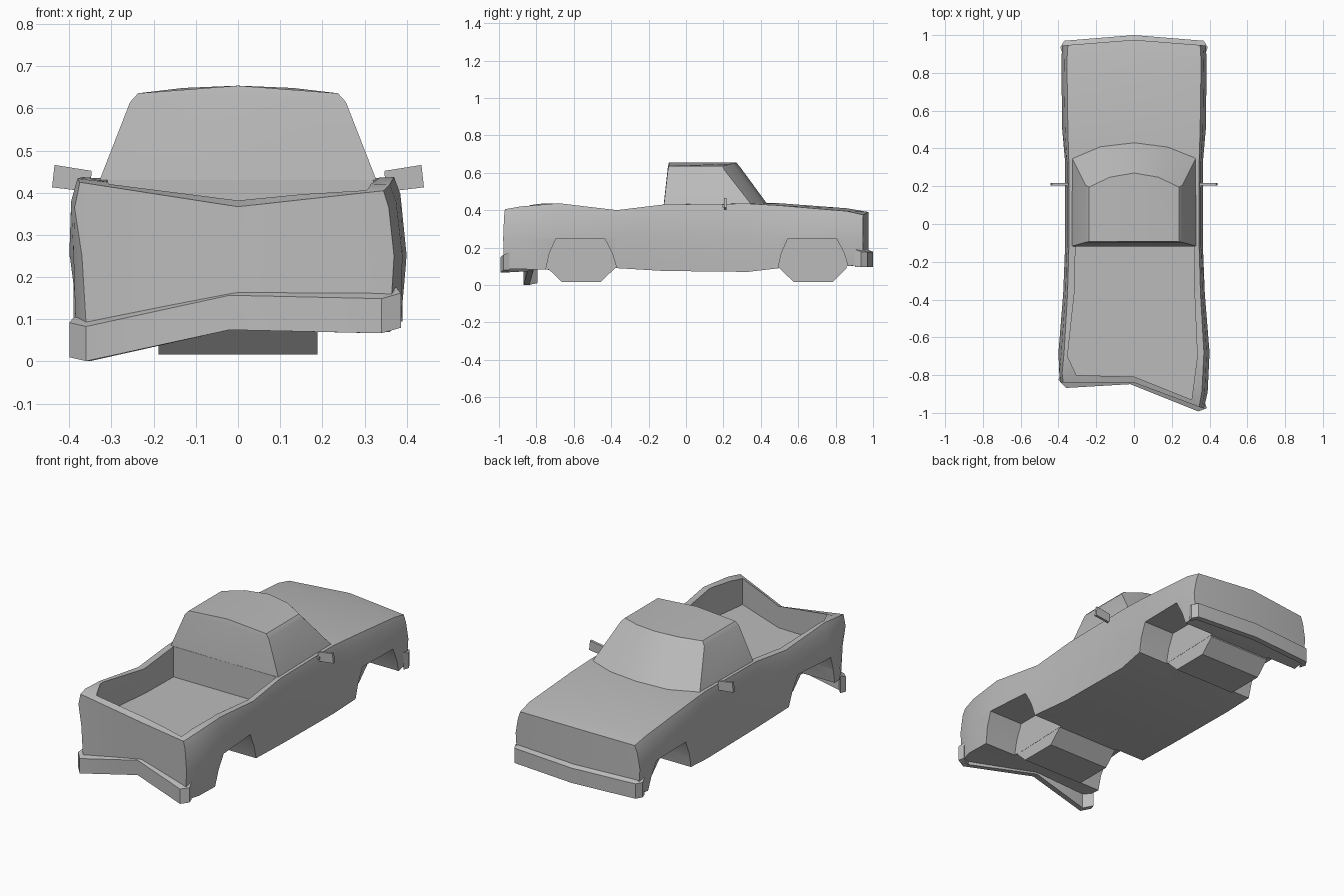
import bpy, bmesh
from mathutils import Vector

cube = bpy.data.objects.get("Cube")
if cube:
    bpy.data.objects.remove(cube, do_unlink=True)

GREY = (0.5, 0.5, 0.5, 1)
paint = bpy.data.materials.new("grey paint")
paint.use_nodes = True
paint.diffuse_color = GREY
paint.node_tree.nodes["Principled BSDF"].inputs["Base Color"].default_value = GREY


def make(name, verts, faces, smooth=True):
    mesh = bpy.data.meshes.new(name)
    mesh.from_pydata(verts, [], faces)
    bm = bmesh.new()
    bm.from_mesh(mesh)
    bmesh.ops.recalc_face_normals(bm, faces=bm.faces)
    bm.to_mesh(mesh)
    bm.free()
    mesh.materials.append(paint)
    ob = bpy.data.objects.new(name, mesh)
    bpy.context.collection.objects.link(ob)
    if smooth:
        shade(ob)
    return ob


def select(ob):
    bpy.ops.object.select_all(action='DESELECT')
    ob.select_set(True)
    bpy.context.view_layer.objects.active = ob


def shade(ob):
    select(ob)
    bpy.ops.object.shade_smooth_by_angle(angle=0.55)


def loft(name, rings, caps):
    """Skin equal rings; caps lists the index loops that close each end."""
    n = len(rings[0])
    verts = [v for ring in rings for v in ring]
    faces = []
    for r in range(len(rings) - 1):
        for i in range(n):
            j = (i + 1) % n
            faces.append((r * n + i, r * n + j, (r + 1) * n + j, (r + 1) * n + i))
    last = (len(rings) - 1) * n
    for cap in caps:
        faces.append(list(cap))
        faces.append([last + i for i in cap])
    return make(name, verts, faces)


def prism(name, outline, lo, hi, axis):
    """Extrude an outline along x, y or z."""
    def at(a, b, c):
        return {'x': (c, a, b), 'y': (a, c, b), 'z': (a, b, c)}[axis]
    rings = [[at(a, b, c) for a, b in outline] for c in (lo, hi)]
    return loft(name, rings, [range(len(outline))])


def cut(ob, cutter):
    cutter.hide_render = True
    mod = ob.modifiers.new("cut", 'BOOLEAN')
    mod.operation = 'DIFFERENCE'
    mod.solver = 'EXACT'
    mod.object = cutter
    select(ob)
    bpy.ops.object.modifier_apply(modifier=mod.name)
    bpy.data.objects.remove(cutter, do_unlink=True)


def crumple(x, y, z):
    """Push in one rear corner and bow the nose slightly."""
    if y < -0.68:
        t = (-0.68 - y) / 0.29
        y += t * 0.13 * min(1, 1 - x / 0.35)
        if x < 0:
            x -= 0.03 * t * (z > 0.3)
            z += 0.02 * t * (z > 0.38)
    if y > 0.9:
        y += 0.03 * (1 - abs(x) / 0.38)
    return x, y, z


# Body shell: y, sill x, waist x, rail x, sill z, rail z, centre z
stations = [
    (-.97, .36, .37, .345, .085, .405, .367),
    (-.88, .385, .39, .36, .085, .42, .39),
    (-.68, .385, .40, .37, .08, .437, .43),
    (-.37, .37, .375, .352, .09, .40, .40),
    (-.12, .36, .365, .345, .075, .43, .43),
    (.33, .36, .365, .345, .07, .435, .44),
    (.5, .375, .38, .35, .09, .425, .437),
    (.86, .375, .385, .355, .10, .395, .41),
    (.945, .37, .38, .35, .11, .375, .39),
]
rings = []
for y, xs, xw, xr, zs, zr, zc in stations:
    side = [(xs, zs), (xw, .25), (xr + .5 * (xw - xr), zr - .04), (xr, zr)]
    loop = [(0, zs)] + side + [(0, zc)] + [(-x, z) for x, z in reversed(side)]
    rings.append([crumple(x, y, z) for x, z in loop])
body = loft("body_shell", rings, [range(6), (0, 5, 6, 7, 8, 9)])

# Load bed opening
cut(body, prism("bed_cutter", [
    (-.31, -.12), (-.315, -.36), (-.352, -.7), (-.305, -.80), (0, -.808),
    (.305, -.93), (.335, -.7), (.32, -.36), (.32, -.12)], .262, .8, 'z'))

# Wheel arches, with a faceted drum left hanging between each pair
for label, y0, y1 in (("rear", -.75, -.37), ("front", .49, .87)):
    arch = [(y0 - .01, -.1), (y0, .08), (y0 + .02, .17), (y0 + .055, .248),
            (y1 - .065, .248), (y1 - .025, .17), (y1, .09), (y1 + .01, -.1)]
    for s in (-1, 1):
        cut(body, prism("arch_cutter", arch, s * .19, s * .6, 'x'))
    prism(label + "_axle_housing", [
        (y0 + .01, .09), (y0 + .085, .016), (y1 - .085, .016), (y1 - .01, .09),
        (y1 - .065, .24), (y0 + .055, .24)], -.189, .189, 'x')
shade(body)

# Cab: rings from the belt line up to the crowned roof
def cab_ring(x, back, corner, nose, z, crown):
    half = [(x, back, z), (x, corner, z), (.55 * x, .3 * corner + .7 * nose, z + .7 * crown)]
    return ([(0, back, z + crown)] + half + [(0, nose, z + crown)]
            + [(-a, b, c) for a, b, c in reversed(half)])


cab_rings = [
    cab_ring(.336, -.12, .365, .44, .41, .015),
    cab_ring(.256, -.097, .205, .29, .615, .015),
    cab_ring(.237, -.092, .195, .27, .636, .018),
]
cab = loft("cab", cab_rings, [])
bm = bmesh.new()
bm.from_mesh(cab.data)
bm.verts.ensure_lookup_table()
top = bm.verts[16:24]
for loop in ((0, 1, 2, 3, 4), (0, 4, 5, 6, 7)):
    bm.faces.new([top[i] for i in loop])
bmesh.ops.recalc_face_normals(bm, faces=bm.faces)
bm.to_mesh(cab.data)
bm.free()
shade(cab)


# Bumpers: a rectangular bar swept along a bent path
def bumper(name, path, out, height=.09, depth=.032):
    rings = []
    for x, y, z in path:
        o = Vector((x, y, z))
        inward = Vector((-.35 * x / .39 * depth, -out * depth, 0))
        up = Vector((0, 0, height / 2))
        rings.append([o - up, o + up - Vector((0, 0, .008)),
                      o + up + inward + Vector((0, 0, .006)), o - up + inward])
    return loft(name, rings, [range(4)])


bumper("rear_bumper", [
    (-.40, -.825, .055), (-.36, -.868, .046), (-.02, -.848, .12),
    (.34, -.992, .112), (.386, -.975, .125)], -1)
bumper("front_bumper", [
    (-.39, .935, .14), (-.37, .97, .14), (0, 1.0, .14),
    (.37, .97, .14), (.39, .935, .14)], 1)

# Door mirrors
for label, s in (("left", 1), ("right", -1)):
    prism(label + "_mirror", [(s * .347, .452), (s * .435, .466), (s * .441, .413),
                              (s * .351, .402)], .203, .217, 'y')
    prism(label + "_mirror_bracket", [(s * .31, .41), (s * .31, .43), (s * .36, .43),
                                      (s * .36, .415)], .195, .21, 'y')
